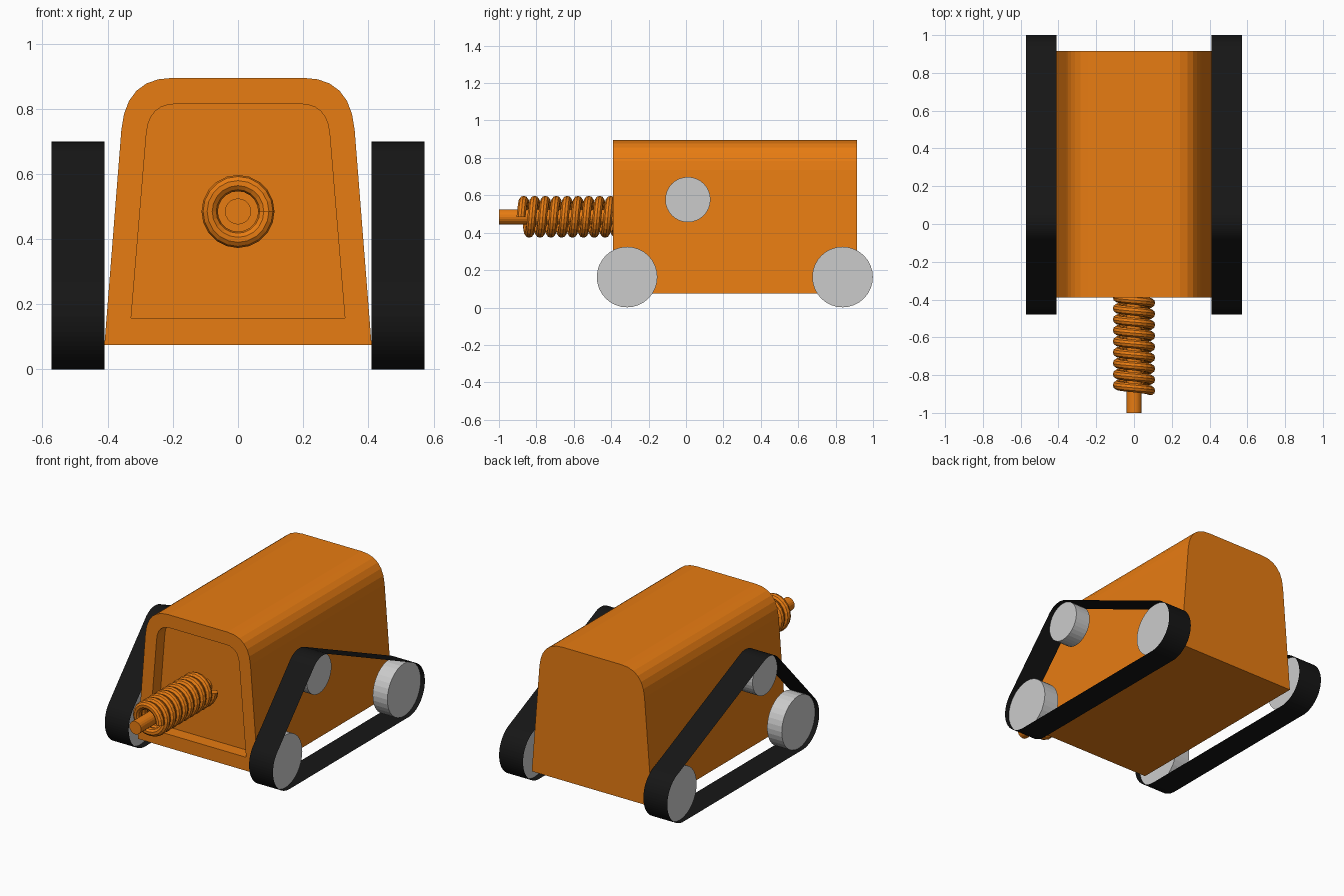
import bpy, bmesh, math
from mathutils import Vector, Matrix

if "Cube" in bpy.data.objects:
    bpy.data.objects.remove(bpy.data.objects["Cube"])


def material(name, color):
    m = bpy.data.materials.new(name)
    m.diffuse_color = color
    m.use_nodes = True
    m.node_tree.nodes["Principled BSDF"].inputs["Base Color"].default_value = m.diffuse_color
    return m


ORANGE = material("orange_paint", (0.80, 0.20, 0.006, 1))
BLACK = material("black_rubber", (0.008, 0.008, 0.008, 1))


def finish(name, bm, mat=None):
    bmesh.ops.recalc_face_normals(bm, faces=bm.faces)
    mesh = bpy.data.meshes.new(name)
    bm.to_mesh(mesh)
    bm.free()
    if mat:
        mesh.materials.append(mat)
    obj = bpy.data.objects.new(name, mesh)
    bpy.context.collection.objects.link(obj)
    return obj


def bridge(bm, a, b):
    n = len(a)
    for i in range(n):
        bm.faces.new((a[i], a[(i + 1) % n], b[(i + 1) % n], b[i]))


def shell_profile(base, start, ctrl, end, steps=6):
    # tapered outline with rounded top corners, as (x, z) points
    right = [Vector(base)]
    p0, p1, p2 = Vector(start), Vector(ctrl), Vector(end)
    for i in range(steps + 1):
        t = i / steps
        right.append(p0 * (1 - t) ** 2 + p1 * 2 * t * (1 - t) + p2 * t * t)
    return right + [Vector((-p.x, p.y)) for p in reversed(right)]


def cylinder(name, radius, start, end, sides, mat=None):
    start, end = Vector(start), Vector(end)
    axis = end - start
    bm = bmesh.new()
    rot = axis.to_track_quat('Z', 'Y').to_matrix().to_4x4()
    bmesh.ops.create_cone(bm, cap_ends=True, segments=sides, radius1=radius,
                          radius2=radius, depth=axis.length,
                          matrix=Matrix.Translation((start + end) / 2) @ rot)
    return finish(name, bm, mat)


# Body shell with a recessed front panel
FRONT, BACK, PANEL = -0.39, 0.915, -0.31
outer = shell_profile((0.41, 0.075), (0.358, 0.735), (0.345, 0.895), (0.20, 0.895))
inner = shell_profile((0.328, 0.158), (0.281, 0.725), (0.273, 0.815), (0.19, 0.815))
bm = bmesh.new()
rings = [[bm.verts.new((p.x, y, p.y)) for p in prof]
         for prof, y in ((outer, BACK), (outer, FRONT), (inner, FRONT), (inner, PANEL))]
for a, b in zip(rings, rings[1:]):
    bridge(bm, a, b)
bm.faces.new(rings[0])
bm.faces.new(rings[-1])
finish("body_shell", bm, ORANGE)

# Shaft through the spring
AXIS_Z = 0.485
cylinder("spring_shaft", 0.04, (0, -1.0, AXIS_Z), (0, PANEL, AXIS_Z), 20, ORANGE)

# Coil spring: round wire swept along a helix
TURNS, PITCH, STEPS, SIDES = 9, 0.058, 20, 10
COIL_R, WIRE_R = 0.087, 0.025
bm = bmesh.new()
prev = first = None
for i in range(TURNS * STEPS + 1):
    a = math.tau * i / STEPS
    y = -0.882 + PITCH * i / STEPS
    ring = []
    for k in range(SIDES):
        w = math.tau * k / SIDES
        r = COIL_R + WIRE_R * math.cos(w)
        ring.append(bm.verts.new((r * math.cos(a), y + WIRE_R * math.sin(w),
                                  AXIS_Z + r * math.sin(a))))
    if prev:
        bridge(bm, prev, ring)
    else:
        first = ring
    prev = ring
bm.faces.new(first)
bm.faces.new(prev)
finish("coil_spring", bm, ORANGE)

# Wheels and belts on both sides: (name, y, z, radius)
WHEELS = (("front_wheel", -0.315, 0.163, 0.162),
          ("rear_wheel", 0.837, 0.163, 0.162),
          ("upper_wheel", 0.01, 0.577, 0.121))


def belt_outline(steps=64):
    # outline stretched around the three wheels
    pts = []
    for i in range(steps):
        a = math.tau * i / steps
        n = Vector((math.cos(a), math.sin(a)))
        _, y, z, r = max(WHEELS, key=lambda w: w[1] * n.x + w[2] * n.y + w[3])
        pts.append(Vector((y, z)) + n * (r + 0.001))
    return pts


for label, s in (("left", -1), ("right", 1)):
    for name, y, z, r in WHEELS:
        cylinder(f"{label}_{name}", r, (s * 0.445, y, z), (s * 0.545, y, z), 32)
    # thin open belt strip
    bm = bmesh.new()
    edges = [[bm.verts.new((s * x, p.x, p.y)) for p in belt_outline()]
             for x in (0.41, 0.573)]
    bridge(bm, *edges)
    finish(f"{label}_track_belt", bm, BLACK)
